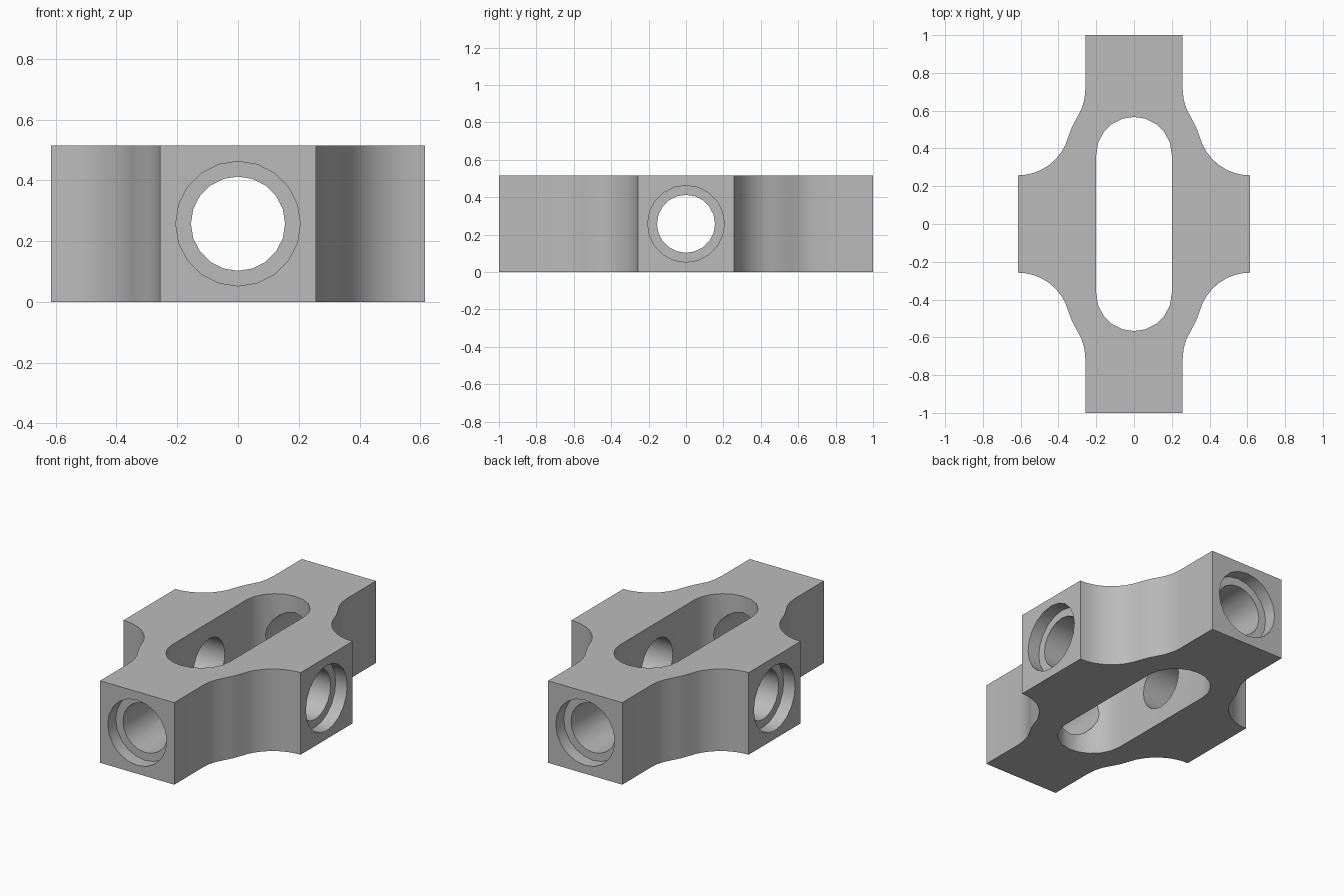
import bpy, bmesh
from math import sin, cos, pi, atan2, sqrt
from mathutils import Matrix

cube = bpy.data.objects.get("Cube")
if cube:
    bpy.data.objects.remove(cube, do_unlink=True)

HEIGHT = 0.515
HALF_ARM = HEIGHT / 2
SIDE_REACH, END_REACH = 0.615, 1.0
SLOT_R, SLOT_Y = 0.2, 0.367
RING_R, FILLET_R = 0.36, 0.277
BORE_R, SEAT_R, SEAT_DEPTH = 0.155, 0.205, 0.08

grey = bpy.data.materials.new("plain_grey")
grey.use_nodes = True
colour = (0.5, 0.5, 0.5, 1)
grey.diffuse_color = colour
grey.node_tree.nodes["Principled BSDF"].inputs["Base Color"].default_value = colour


def arc(cx, cy, r, start, end, steps):
    angles = [start + (end - start) * i / steps for i in range(steps + 1)]
    return [(cx + r * cos(a), cy + r * sin(a)) for a in angles]


def add_object(name, bm):
    bmesh.ops.recalc_face_normals(bm, faces=bm.faces)
    mesh = bpy.data.meshes.new(name)
    bm.to_mesh(mesh)
    bm.free()
    mesh.materials.append(grey)
    obj = bpy.data.objects.new(name, mesh)
    bpy.context.collection.objects.link(obj)
    return obj


def prism(name, outline, low, high):
    bm = bmesh.new()
    face = bm.faces.new([bm.verts.new((x, y, low)) for x, y in outline])
    top = bmesh.ops.extrude_face_region(bm, geom=[face])["geom"]
    verts = [v for v in top if isinstance(v, bmesh.types.BMVert)]
    bmesh.ops.translate(bm, verts=verts, vec=(0, 0, high - low))
    return add_object(name, bm)


def cylinder(name, axis, radius, length, offset, sides):
    bm = bmesh.new()
    turn = Matrix.Rotation(pi / 2, 4, "Y" if axis == "X" else "X")
    place = (offset, 0, HALF_ARM) if axis == "X" else (0, offset, HALF_ARM)
    bmesh.ops.create_cone(bm, cap_ends=True, segments=sides, radius1=radius,
                          radius2=radius, depth=length,
                          matrix=Matrix.Translation(place) @ turn)
    return add_object(name, bm)


# Quarter outline: side arm fillet, ring around the slot end, end arm fillet
side_cy = HALF_ARM + FILLET_R
end_cx = HALF_ARM + FILLET_R
end_dy = sqrt((RING_R + FILLET_R) ** 2 - end_cx ** 2)
a1 = atan2(side_cy - SLOT_Y, SIDE_REACH)
a2 = atan2(end_dy, end_cx)
quarter = arc(SIDE_REACH, side_cy, FILLET_R, pi * 1.5, pi + a1, 8)
quarter += arc(0, SLOT_Y, RING_R, a1, a2, 2)[1:]
quarter += arc(end_cx, SLOT_Y + end_dy, FILLET_R, pi + a2, pi, 3)[1:]
quarter.append((HALF_ARM, END_REACH))

# Mirror the quarter into the full cross-shaped body
half = quarter + [(-x, y) for x, y in reversed(quarter)]
body = prism("cross_block", half + [(x, -y) for x, y in reversed(half)], 0, HEIGHT)

# Cutters: central slot, through bores and counterbored seats
slot = arc(0, SLOT_Y, SLOT_R, 0, pi, 10) + arc(0, -SLOT_Y, SLOT_R, pi, 2 * pi, 10)
cutters = [prism("slot_cutter", slot, -0.1, HEIGHT + 0.1)]
for axis, reach in (("X", SIDE_REACH), ("Y", END_REACH)):
    cutters.append(cylinder("bore_cutter", axis, BORE_R, 2 * reach + 0.4, 0, 20))
    for side in (-1, 1):
        cutters.append(cylinder("seat_cutter", axis, SEAT_R, 2 * SEAT_DEPTH,
                                side * reach, 20))

bpy.ops.object.select_all(action="DESELECT")
bpy.context.view_layer.objects.active = body
body.select_set(True)
for cutter in cutters:
    cutter.hide_render = True
    mod = body.modifiers.new("cut", "BOOLEAN")
    mod.operation = "DIFFERENCE"
    mod.solver = "EXACT"
    mod.object = cutter
    bpy.ops.object.modifier_apply(modifier=mod.name)
    bpy.data.objects.remove(cutter, do_unlink=True)

bpy.ops.object.shade_smooth_by_angle(angle=pi / 6)
